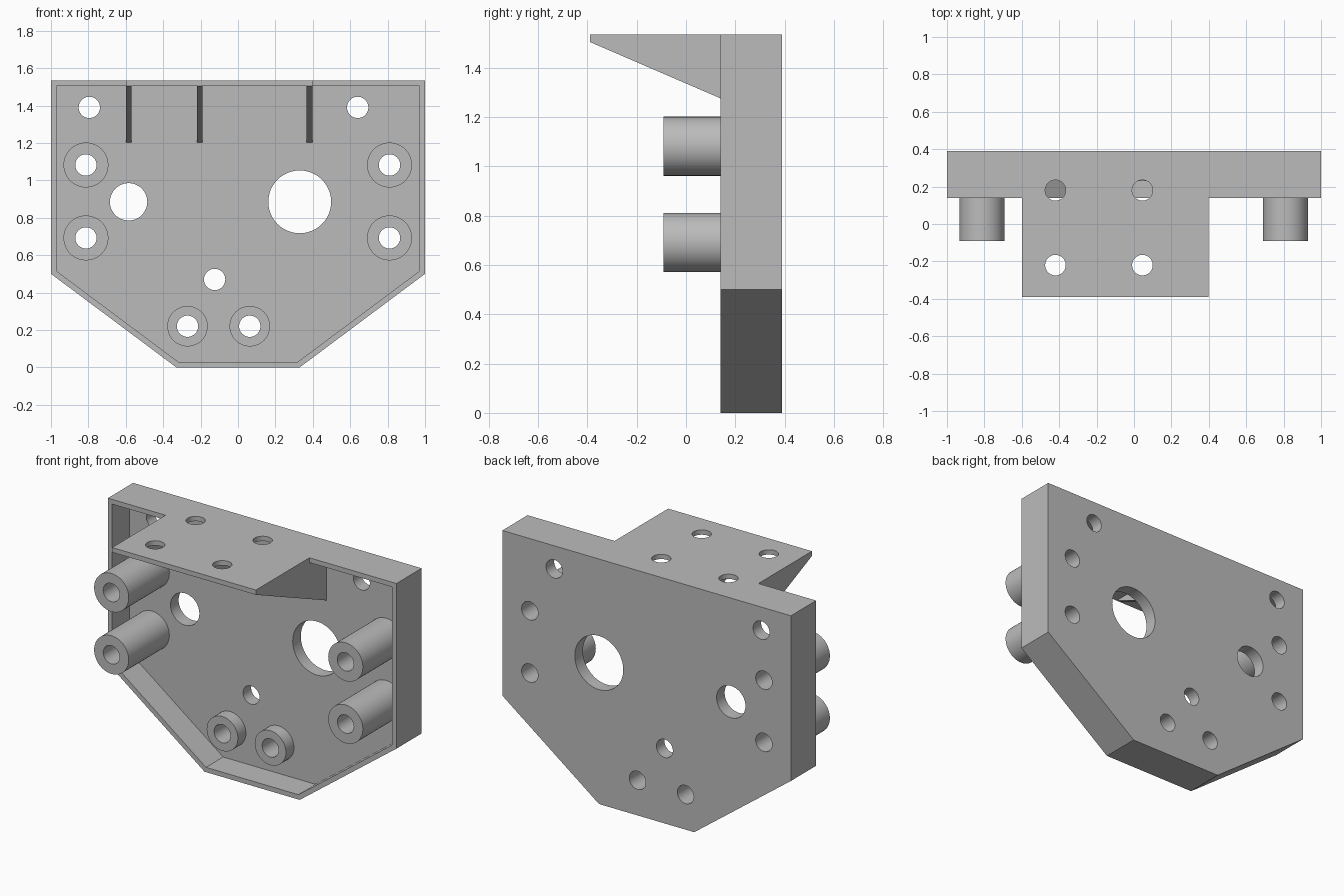
import bpy, bmesh, math
from mathutils import Matrix, Vector

cube = bpy.data.objects.get("Cube")
if cube:
    bpy.data.objects.remove(cube, do_unlink=True)

grey = bpy.data.materials.new("plain_grey")
grey.use_nodes = True
colour = (0.5, 0.5, 0.5, 1)
grey.diffuse_color = colour
grey.node_tree.nodes["Principled BSDF"].inputs["Base Color"].default_value = colour


def make_object(name, bm):
    bmesh.ops.recalc_face_normals(bm, faces=bm.faces)
    mesh = bpy.data.meshes.new(name)
    bm.to_mesh(mesh)
    bm.free()
    mesh.materials.append(grey)
    obj = bpy.data.objects.new(name, mesh)
    bpy.context.collection.objects.link(obj)
    return obj


def prism(name, points, sweep):
    """Extrude a flat polygon along the sweep vector."""
    bm = bmesh.new()
    face = bm.faces.new([bm.verts.new(p) for p in points])
    ext = bmesh.ops.extrude_face_region(bm, geom=[face])["geom"]
    verts = [v for v in ext if isinstance(v, bmesh.types.BMVert)]
    bmesh.ops.translate(bm, verts=verts, vec=sweep)
    return make_object(name, bm)


def front_prism(name, outline, y0, y1):
    return prism(name, [(x, y0, z) for x, z in outline], (0, y1 - y0, 0))


def cylinder(name, centre, radius, depth, axis="Y"):
    bm = bmesh.new()
    turn = Matrix.Rotation(math.pi / 2, 4, "X") if axis == "Y" else Matrix()
    bmesh.ops.create_cone(bm, cap_ends=True, segments=48, radius1=radius,
                          radius2=radius, depth=depth,
                          matrix=Matrix.Translation(Vector(centre)) @ turn)
    return make_object(name, bm)


def combine(obj, tool, operation="DIFFERENCE"):
    """Apply a boolean with a throwaway tool object."""
    mod = obj.modifiers.new("boolean", "BOOLEAN")
    mod.operation, mod.solver, mod.object = operation, "EXACT", tool
    bpy.context.view_layer.objects.active = obj
    bpy.ops.object.modifier_apply(modifier=mod.name)
    bpy.data.objects.remove(tool, do_unlink=True)


def smooth(obj):
    bpy.ops.object.select_all(action="DESELECT")
    obj.select_set(True)
    bpy.context.view_layer.objects.active = obj
    bpy.ops.object.shade_smooth_by_angle(angle=math.radians(30))


def mirrored(half):
    return half + [(-x, z) for x, z in reversed(half)]


FRONT, FLOOR, BACK, TOP, WALL = 0.14, 0.31, 0.39, 1.535, 0.03
HOLE = 0.057

# Tray-shaped housing, open to the front
housing = front_prism("housing", mirrored([(0.33, 0), (1, 0.5), (1, TOP)]), FRONT, BACK)
pocket = mirrored([(0.32, WALL), (0.97, 0.515), (0.97, TOP - WALL)])
combine(housing, front_prism("pocket_cutter", pocket, 0, FLOOR))

# Shelf projecting from the top edge
shelf = [(-0.6, TOP - WALL), (0.397, TOP - WALL), (0.397, TOP), (-0.6, TOP)]
combine(housing, front_prism("shelf", shelf, -BACK, FRONT + 0.015), "UNION")
for x in (-0.42, 0.045):
    for y in (-0.22, 0.18):
        combine(housing, cylinder("screw_cutter", (x, y, TOP), 0.055, 0.2, "Z"))

# Large openings and plain screw holes through the back wall
for x, z, r in [(-0.585, 0.885, 0.1), (0.33, 0.885, 0.168), (-0.795, 1.39, HOLE),
                (0.64, 1.39, HOLE), (-0.125, 0.47, HOLE)]:
    combine(housing, cylinder("hole_cutter", (x, BACK, z), r, 0.3))

# Hollow bosses: four long at the sides, two short at the bottom
bosses = [(f"{side}_{level}_boss", x, z, 0.12, -0.092)
          for side, x in (("right", -0.813), ("left", 0.81))
          for level, z in (("upper", 1.082), ("lower", 0.692))]
bosses += [("right_bottom_boss", -0.27, 0.22, 0.108, 0.23),
           ("left_bottom_boss", 0.063, 0.22, 0.108, 0.23)]
for name, x, z, r, y in bosses:
    boss = cylinder(name, (x, (y + FLOOR) / 2, z), r, FLOOR - y)
    for part in (boss, housing):
        combine(part, cylinder("bore_cutter", (x, 0.1, z), HOLE, 1))
    smooth(boss)
smooth(housing)

# Triangular ribs under the shelf
rib = [(-BACK, TOP - WALL), (FLOOR, TOP - WALL), (FLOOR, 1.203)]
for name, x in (("right_rib", -0.6), ("middle_rib", -0.22), ("left_rib", 0.367)):
    prism(name, [(x, y, z) for y, z in rib], (WALL, 0, 0))
